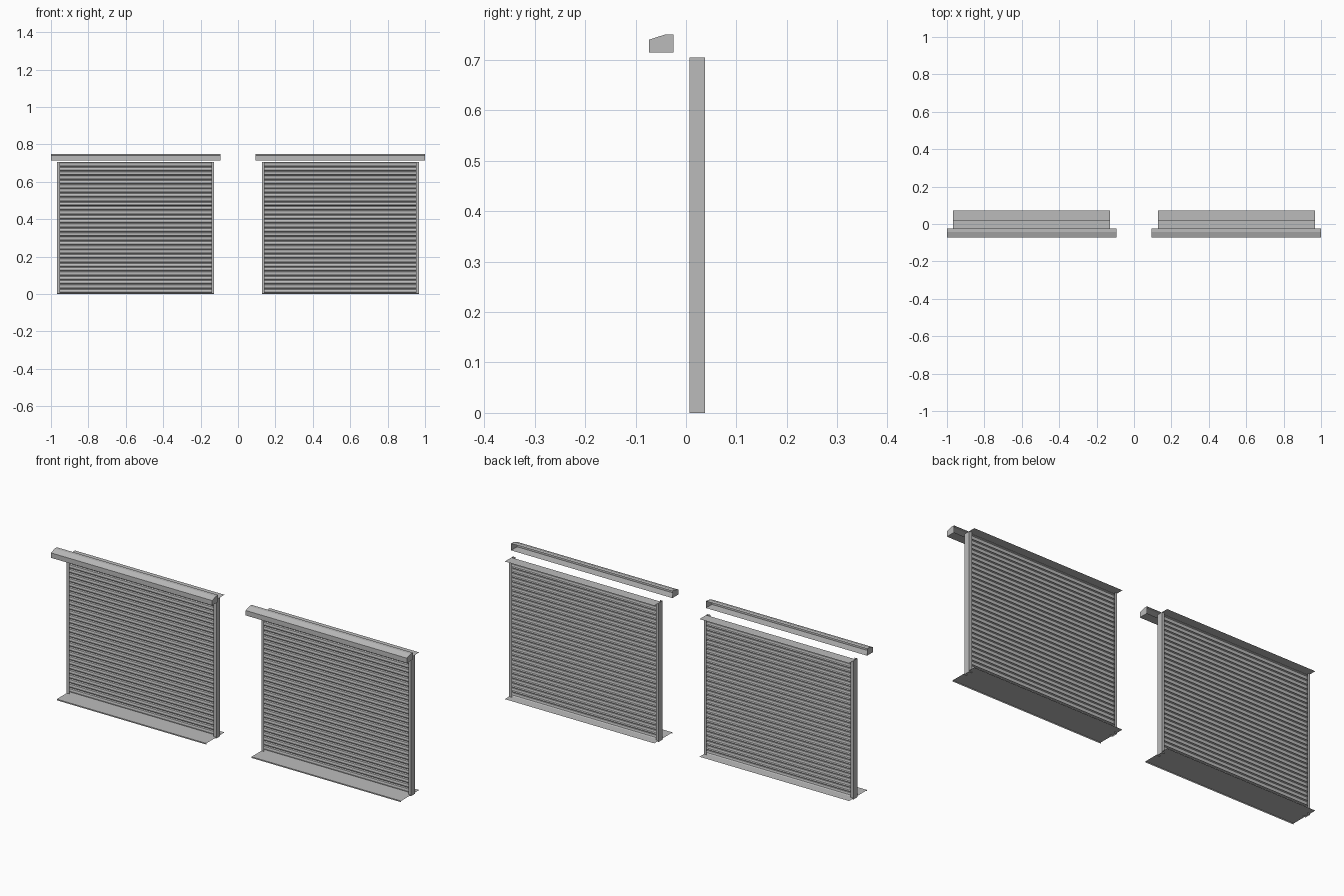
import bpy
import bmesh

cube = bpy.data.objects.get("Cube")
if cube:
    bpy.data.objects.remove(cube, do_unlink=True)

steel = bpy.data.materials.new("galvanised_grey")
steel.use_nodes = True
grey = (0.5, 0.5, 0.5, 1)
steel.diffuse_color = grey
steel.node_tree.nodes["Principled BSDF"].inputs["Base Color"].default_value = grey

CENTRE = 0.547        # distance of each shutter from the middle
HALF = 0.42           # half width of the frame
HOOD_HALF = 0.453
TOP = 0.705
SILL = 0.006
LIP = 0.015
SLATS = 30


def finish(name, bm):
    mesh = bpy.data.meshes.new(name)
    bmesh.ops.recalc_face_normals(bm, faces=bm.faces)
    bm.to_mesh(mesh)
    bm.free()
    mesh.materials.append(steel)
    obj = bpy.data.objects.new(name, mesh)
    bpy.context.collection.objects.link(obj)
    return obj


def sheet(name, profile, x0, x1, caps=False):
    """Folded sheet metal: a (y, z) profile swept along x."""
    bm = bmesh.new()
    a, b = [[bm.verts.new((x, y, z)) for y, z in profile] for x in (x0, x1)]
    for i in range(len(profile) - 1):
        bm.faces.new((a[i], a[i + 1], b[i + 1], b[i]))
    if caps:
        bm.faces.new(a)
        bm.faces.new(b)
    return finish(name, bm)


def channel(name, profile, z0, z1):
    """Guide rail: an (x, y) profile swept upwards."""
    bm = bmesh.new()
    a, b = [[bm.verts.new((x, y, z)) for x, y in profile] for z in (z0, z1)]
    for i in range(len(profile) - 1):
        bm.faces.new((a[i], a[i + 1], b[i + 1], b[i]))
    return finish(name, bm)


# Slat profile: a bowed front with a narrow groove under each slat
pitch = (TOP - SILL) / SLATS
bow = [(0.027, 0), (0.021, 0.12), (0.019, 0.45), (0.021, 0.8), (0.027, 0.92)]
curtain = [(y, SILL + pitch * (i + t)) for i in range(SLATS) for y, t in bow]
curtain.append((0.027, TOP))

# Hood open at the back, with a sloped front shoulder
hood = [(-0.025, 0.715), (-0.073, 0.715), (-0.073, 0.74), (-0.042, 0.75), (-0.025, 0.75)]

for side, c in (("right", -CENTRE), ("left", CENTRE)):
    sheet(side + "_hood", hood, c - HOOD_HALF, c + HOOD_HALF, caps=True)
    sheet(side + "_curtain", curtain, c - HALF + 0.003, c + HALF - 0.003)
    sheet(side + "_sill", [(-0.073, 0), (-0.073, SILL), (0.073, SILL)], c - HALF, c + HALF)
    sheet(side + "_head_plate", [(0.02, TOP), (0.073, TOP)], c - HALF, c + HALF)
    # Guide rails opening towards the curtain
    for end, s in (("outer", 1 if c > 0 else -1), ("inner", -1 if c > 0 else 1)):
        edge = c + s * HALF
        lip = edge - s * LIP
        channel(f"{side}_{end}_rail",
                [(lip, 0.007), (edge, 0.007), (edge, 0.038), (lip, 0.038)], 0, TOP)
